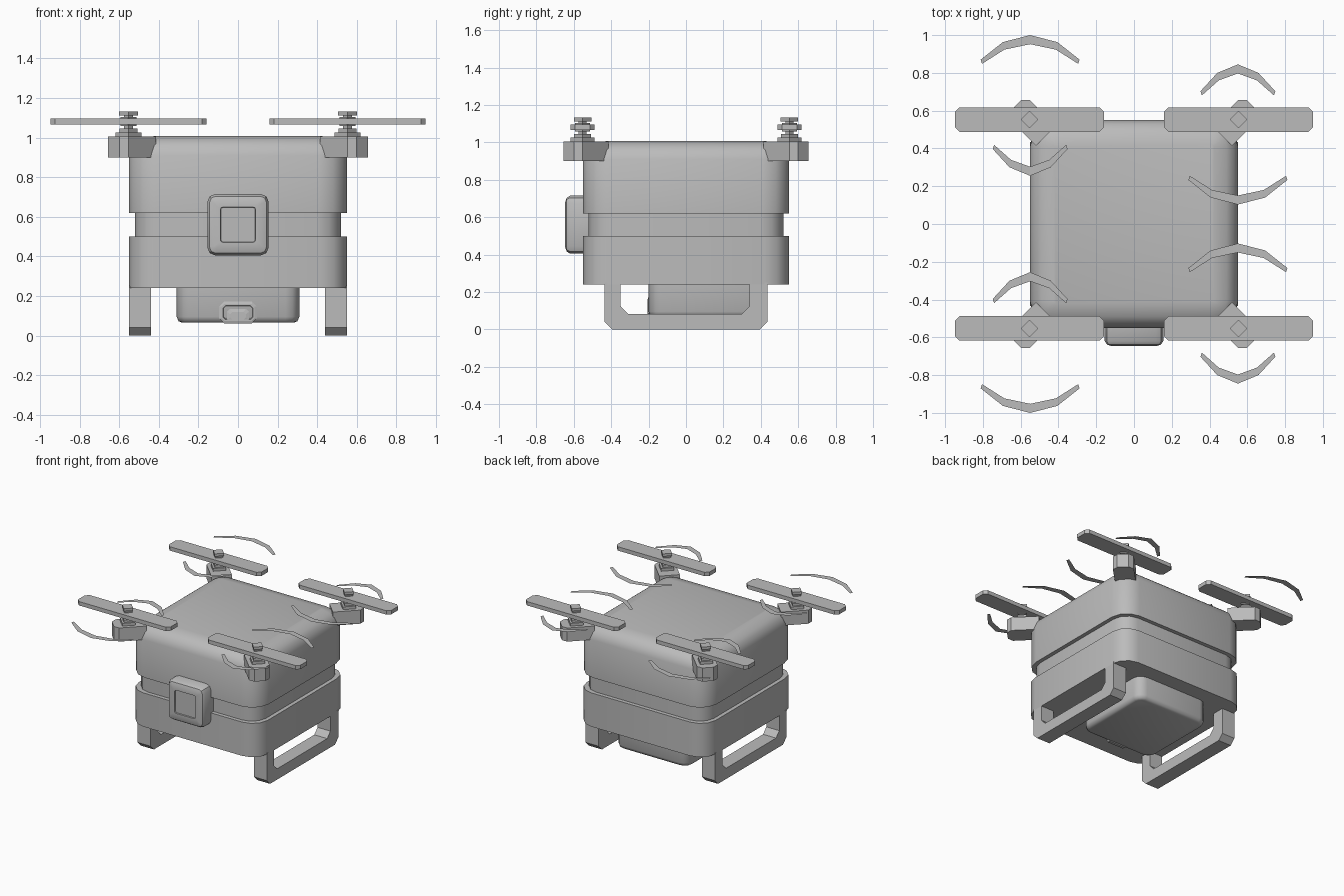
import bpy, bmesh, math
from mathutils import Matrix, Vector

if "Cube" in bpy.data.objects:
    bpy.data.objects.remove(bpy.data.objects["Cube"])

grey = bpy.data.materials.new("plain grey")
grey.use_nodes = True
GREY = (0.5, 0.5, 0.5, 1)
grey.diffuse_color = GREY
grey.node_tree.nodes["Principled BSDF"].inputs["Base Color"].default_value = GREY


def finish(name, bm, matrix=None, smooth=None):
    bmesh.ops.recalc_face_normals(bm, faces=bm.faces)
    if matrix:
        bm.transform(matrix)
    mesh = bpy.data.meshes.new(name)
    bm.to_mesh(mesh)
    bm.free()
    mesh.materials.append(grey)
    ob = bpy.data.objects.new(name, mesh)
    bpy.context.collection.objects.link(ob)
    if smooth:
        bpy.ops.object.select_all(action='DESELECT')
        bpy.context.view_layer.objects.active = ob
        ob.select_set(True)
        bpy.ops.object.shade_smooth_by_angle(angle=math.radians(smooth))
    return ob


def rounded_rect(hx, hy, r, n):
    pts = []
    for k, (sx, sy) in enumerate([(1, 1), (-1, 1), (-1, -1), (1, -1)]):
        for i in range(n + 1):
            a = math.pi / 2 * (k + i / n)
            pts.append((sx * (hx - r) + r * math.cos(a), sy * (hy - r) + r * math.sin(a)))
    return pts


def loft(name, hx, hy, r, rings, n=3, matrix=None, smooth=None):
    """Stack rounded rectangles; each ring is (inset, height)."""
    bm = bmesh.new()
    loops = []
    for inset, z in rings:
        pts = rounded_rect(hx - inset, hy - inset, max(r - inset, 0.012), n)
        loops.append([bm.verts.new((x, y, z)) for x, y in pts])
    for a, b in zip(loops, loops[1:]):
        for i in range(len(a)):
            j = (i + 1) % len(a)
            bm.faces.new((a[i], a[j], b[j], b[i]))
    bm.faces.new(loops[0])
    bm.faces.new(loops[-1])
    return finish(name, bm, matrix, smooth)


def prism(name, pts, z0, z1, matrix=None):
    bm = bmesh.new()
    face = bm.faces.new([bm.verts.new((x, y, z0)) for x, y in pts])
    new = bmesh.ops.extrude_face_region(bm, geom=[face])["geom"]
    bmesh.ops.translate(bm, vec=(0, 0, z1 - z0), verts=[v for v in new if isinstance(v, bmesh.types.BMVert)])
    return finish(name, bm, matrix)


# Main body: two shells with a recessed band between them
loft("lower_shell", 0.55, 0.55, 0.13, [(0, 0.24), (0, 0.5)], smooth=40)
loft("middle_band", 0.52, 0.52, 0.12, [(0, 0.48), (0, 0.64)], smooth=40)
loft("upper_shell", 0.55, 0.55, 0.14,
     [(0, 0.62), (0, 0.91), (0.02, 0.96), (0.06, 0.992), (0.128, 1.008)], smooth=60)

# Belly pod
loft("belly_pod", 0.31, 0.315, 0.07, [(0.03, 0.065), (0.01, 0.072), (0, 0.095), (0, 0.26)],
     matrix=Matrix.Translation((0, 0.115, 0)), smooth=60)

# Forward-facing cameras, with local z turned to point to the front
forward = Matrix.Rotation(math.pi / 2, 4, 'X')
loft("front_camera", 0.155, 0.155, 0.04,
     [(0, 0), (0, 0.1), (0.012, 0.118), (0.035, 0.126), (0.066, 0.126), (0.068, 0.117)], n=2,
     matrix=Matrix.Translation((0, -0.52, 0.56)) @ forward, smooth=35)
loft("belly_camera_frame", 0.095, 0.055, 0.025,
     [(0, 0), (0, 0.022), (0.012, 0.026), (0.02, 0.026), (0.024, 0.01)], n=1,
     matrix=Matrix.Translation((0, -0.18, 0.116)) @ forward)
loft("belly_camera_lens", 0.055, 0.035, 0.015, [(0, 0), (0, 0.022), (0.015, 0.026)], n=1,
     matrix=Matrix.Translation((0, -0.18, 0.1)) @ forward)

# Landing legs: open loops, drawn as (y, z) and extruded along x
leg = [(-0.435, 0.25), (-0.435, 0.04), (-0.395, 0), (0.395, 0), (0.435, 0.04), (0.435, 0.25),
       (0.34, 0.25), (0.34, 0.125), (0.3, 0.083), (-0.31, 0.083), (-0.35, 0.125), (-0.35, 0.25)]
to_side = Matrix(((0, 0, 1, 0), (1, 0, 0, 0), (0, 1, 0, 0), (0, 0, 0, 1)))
for side, x in (("left", 0.44), ("right", -0.55)):
    prism(side + "_landing_leg", leg, x, x + 0.11, to_side)


def guard(name, cx, apex, direction, half, rise, shoulder):
    """Flat crescent strip, thick in the middle and thin at the tips."""
    bm = bmesh.new()
    rows = []
    for t, drop, width in ((-1, rise, 0.022), (-0.55, shoulder, 0.04), (0, 0, 0.048),
                           (0.55, shoulder, 0.04), (1, rise, 0.022)):
        y = apex - direction * drop
        rows.append([bm.verts.new((cx + half * t, y, 1.06)),
                     bm.verts.new((cx + (half - width / 3) * t, y - direction * width, 1.06))])
    for a, b in zip(rows, rows[1:]):
        bm.faces.new((a[0], b[0], b[1], a[1]))
    for f in bm.faces:
        if f.normal.z < 0:
            f.normal_flip()
    finish(name, bm)


# Rotor arms, hubs, blades and guards at the four corners
arm = [(0.66, -0.073), (0.855, -0.073), (0.887, -0.04), (0.887, 0.04), (0.855, 0.073), (0.66, 0.073)]
hub = [("base", 0.065, 1.0, 1.026), ("collar", 0.046, 1.026, 1.045), ("shaft", 0.022, 1.045, 1.12),
       ("clamp", 0.04, 1.058, 1.104), ("cap", 0.047, 1.112, 1.132)]
C = 0.553
for sx, side in ((1, "left"), (-1, "right")):
    for sy, end in ((1, "back"), (-1, "front")):
        tag = end + "_" + side + "_"
        prism(tag + "arm", arm, 0.9, 1.005, Matrix.Rotation(math.atan2(sy, sx), 4, 'Z'))
        at = Matrix.Translation((sx * C, sy * C, 0))
        for part, r, z0, z1 in hub:
            prism(tag + "rotor_" + part, [(r, 0), (0, r), (-r, 0), (0, -r)], z0, z1, at)
        loft(tag + "blade", 0.395, 0.065, 0.025, [(0, 1.066), (0, 1.096)], n=1, matrix=at)
        # Wide and narrow crescents swap places between the two sides
        wide, narrow = (0.262, 0.13, 0.037), (0.198, 0.142, 0.045)
        outer, inner = (narrow, wide) if sx > 0 else (wide, narrow)
        guard(tag + "outer_guard", sx * 0.55, sy * (0.845 if sx > 0 else 1.0), sy, *outer)
        guard(tag + "inner_guard", sx * 0.55, sy * (0.103 if sx > 0 else 0.255), -sy, *inner)
